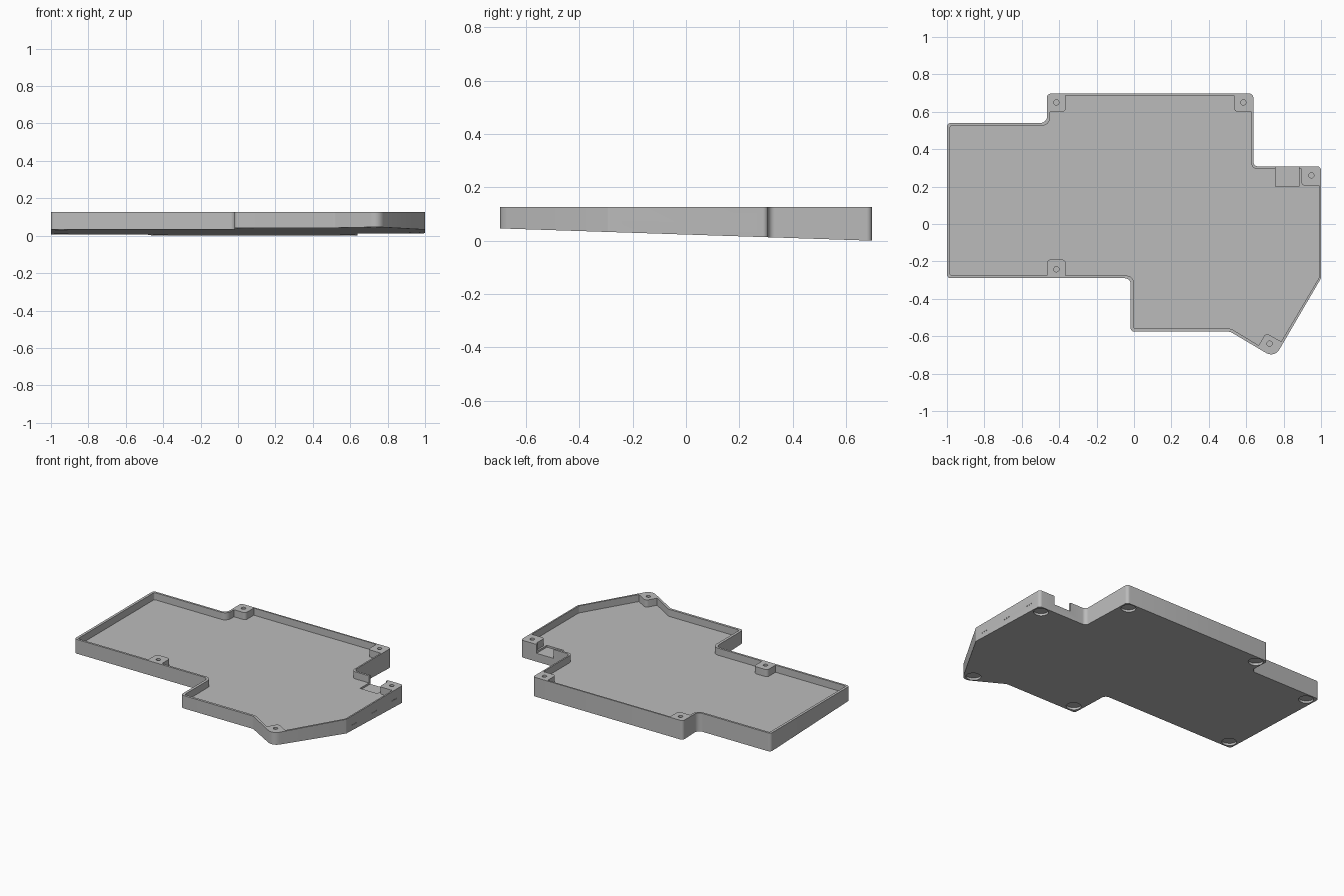
import bpy, bmesh, math
from mathutils import Vector

TOP, FLOOR, SLOPE, BACK = 0.127, 0.08, 0.033, 0.697

if "Cube" in bpy.data.objects:
    bpy.data.objects.remove(bpy.data.objects["Cube"], do_unlink=True)

grey = bpy.data.materials.new("matte grey")
grey.use_nodes = True
colour = (0.5, 0.5, 0.5, 1)
grey.diffuse_color = colour
grey.node_tree.nodes["Principled BSDF"].inputs["Base Color"].default_value = colour


def rounded(points, radii, steps=6):
    """Round every corner of a polygon with a true arc."""
    out = []
    n = len(points)
    for i, r in enumerate(radii):
        p = Vector(points[i])
        a = (Vector(points[i - 1]) - p).normalized()
        b = (Vector(points[(i + 1) % n]) - p).normalized()
        if r == 0:
            out.append(p)
            continue
        half = a.angle(b) / 2
        centre = p + (a + b).normalized() * (r / math.sin(half))
        start = p + a * (r / math.tan(half)) - centre
        end = p + b * (r / math.tan(half)) - centre
        sweep = start.angle_signed(end)
        a0 = math.atan2(start.y, start.x)
        for k in range(steps + 1):
            t = a0 - sweep * k / steps
            out.append(centre + Vector((math.cos(t), math.sin(t))) * r)
    return out


def prism(name, outline, bottom, top):
    """Extrude an outline upwards from a bottom height to a top height."""
    bm = bmesh.new()
    base = bm.faces.new([bm.verts.new((p[0], p[1], bottom)) for p in outline])
    grown = bmesh.ops.extrude_face_region(bm, geom=[base])["geom"]
    for v in grown:
        if isinstance(v, bmesh.types.BMVert):
            v.co.z = top
    bmesh.ops.recalc_face_normals(bm, faces=bm.faces)
    return add_object(name, bm)


def add_object(name, bm):
    mesh = bpy.data.meshes.new(name)
    bm.to_mesh(mesh)
    bm.free()
    obj = bpy.data.objects.new(name, mesh)
    bpy.context.collection.objects.link(obj)
    mesh.materials.append(grey)
    return obj


def cylinder(name, centre, radius, depth, rotation=(0, 0, 0), sides=32):
    bpy.ops.mesh.primitive_cylinder_add(vertices=sides, radius=radius, depth=depth,
                                        location=centre, rotation=rotation)
    obj = bpy.context.object
    obj.name = name
    obj.data.materials.append(grey)
    return obj


def cut(target, cutter):
    """Subtract a cutter, bake the result and discard the cutter."""
    mod = target.modifiers.new("cut", "BOOLEAN")
    mod.object, mod.operation, mod.solver = cutter, "DIFFERENCE", "EXACT"
    bpy.ops.object.select_all(action="DESELECT")
    bpy.context.view_layer.objects.active = target
    target.select_set(True)
    bpy.ops.object.modifier_apply(modifier=mod.name)
    bpy.data.objects.remove(cutter, do_unlink=True)


# Tray body: stepped outline with a flat top and a sloping underside
outer = [(-1, 0.54), (-0.465, 0.54), (-0.465, 0.697), (0.638, 0.697),
         (0.638, 0.308), (1, 0.308), (1, -0.29), (0.751, -0.716),
         (0.515, -0.576), (-0.018, -0.576), (-0.018, -0.29), (-1, -0.29)]
outer_r = [0.02, 0.035, 0.02, 0.02, 0.025, 0.02, 0.02, 0.05, 0.03, 0.02, 0.03, 0.02]
tray = prism("case_tray", rounded(outer, outer_r), 0, TOP)
for v in tray.data.vertices:
    if v.co.z < TOP / 2:
        v.co.z = SLOPE * (BACK - v.co.y)

# Cavity, with the screw bosses left standing
inner = [(-0.983, 0.526), (-0.45, 0.526), (-0.45, 0.687), (0.628, 0.687),
         (0.628, 0.294), (0.99, 0.294), (0.99, -0.286), (0.746, -0.697),
         (0.52, -0.56), (0, -0.56), (0, -0.276), (-0.983, -0.276)]
inner_r = [0.01, 0.04, 0.01, 0.01, 0.03, 0.01, 0.02, 0.03, 0.03, 0.01, 0.04, 0.01]
cavity = prism("cavity", rounded(inner, inner_r), FLOOR, 0.2)


def box(x0, x1, y0, y1):
    return [(x0, y0), (x1, y0), (x1, y1), (x0, y1)]


bosses = [(box(-0.55, -0.365, 0.6, 0.8), [0, 0.02, 0, 0]),
          (box(0.535, 0.72, 0.6, 0.8), [0.02, 0, 0, 0]),
          (box(0.895, 1.1, 0.205, 0.4), [0.02, 0, 0, 0]),
          (box(-0.465, -0.365, -0.35, -0.19), [0, 0, 0.02, 0.02]),
          ([(0.62, -0.73), (0.705, -0.582), (0.86, -0.67), (0.775, -0.82)],
           [0, 0.02, 0, 0])]
for outline, radii in bosses:
    cut(cavity, prism("boss", rounded(outline, radii), 0, 0.3))
cut(tray, cavity)

# Cable port through the back wall, sunk a little below the floor
cut(tray, prism("port", box(0.757, 0.883, 0.2, 0.4), 0.068, 0.2))

# Screw holes in the bosses
screws = [(-0.415, 0.65), (0.585, 0.65), (0.948, 0.26), (-0.415, -0.242), (0.725, -0.64)]
for x, y in screws:
    cut(tray, cylinder("screw_hole", (x, y, 0.14), 0.014, 0.12, sides=24))

# Round foot recesses in the underside
tilt = (-math.atan(SLOPE), 0, 0)
for x, y in [(-0.415, 0.645), (0.585, 0.645), (0.945, 0.255), (0.725, -0.64),
             (-0.945, 0.485), (-0.945, -0.235), (0.038, -0.52)]:
    z = SLOPE * (BACK - y)
    cut(tray, cylinder("foot_recess", (x, y, z), 0.045, 0.03, tilt))

# Tiny pits in the side wall, in three groups
for middle in (-0.21, 0, 0.21):
    for k in (-1, 0, 1):
        cut(tray, cylinder("side_pit", (1, middle + k * 0.02, 0.065), 0.004, 0.01,
                           (0, math.pi / 2, 0), 12))

bpy.ops.object.select_all(action="DESELECT")
tray.select_set(True)
bpy.context.view_layer.objects.active = tray
bpy.ops.object.shade_smooth_by_angle(angle=math.radians(25))
